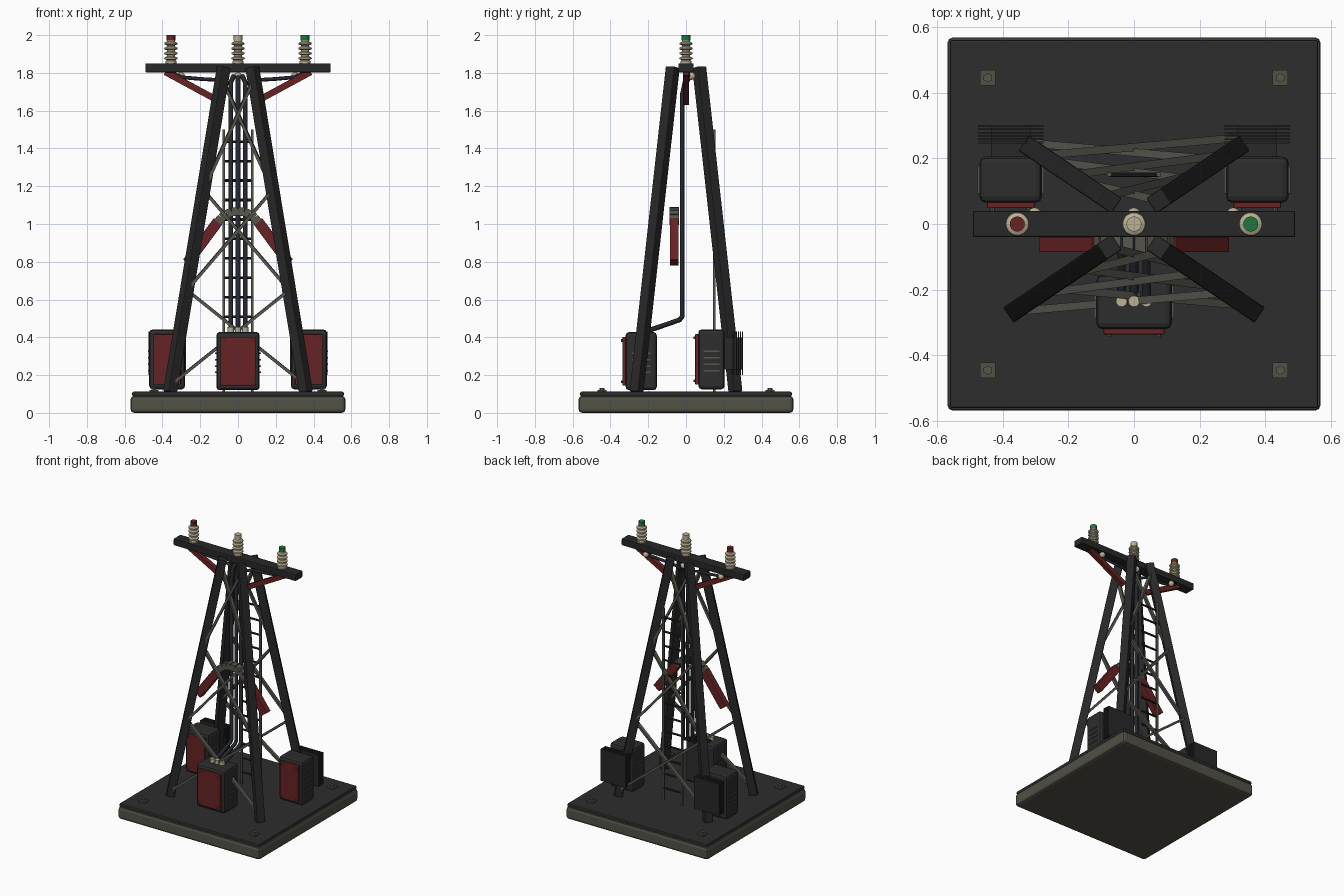
import bpy, bmesh, math
from mathutils import Vector

if "Cube" in bpy.data.objects:
    bpy.data.objects.remove(bpy.data.objects["Cube"], do_unlink=True)


def material(name, r, g, b):
    m = bpy.data.materials.new(name)
    m.use_nodes = True
    m.diffuse_color = (r, g, b, 1)
    m.node_tree.nodes["Principled BSDF"].inputs["Base Color"].default_value = (r, g, b, 1)
    return m


DARK = material("dark steel", .026, .026, .026)
BLACK = material("black steel", .021, .021, .022)
CONCRETE = material("weathered concrete", .085, .082, .062)
STEEL = material("grey steel", .095, .093, .075)
RED = material("deep red", .14, .016, .018)
CREAM = material("cream ceramic", .5, .44, .3)
GREEN = material("green cap", .015, .18, .045)
CABLE = material("cable blue black", .017, .02, .027)


def finish(bm, name, mat, smooth=False):
    me = bpy.data.meshes.new(name)
    bmesh.ops.recalc_face_normals(bm, faces=bm.faces)
    bm.to_mesh(me)
    bm.free()
    me.materials.append(mat)
    ob = bpy.data.objects.new(name, me)
    bpy.context.collection.objects.link(ob)
    if smooth:
        bpy.ops.object.select_all(action='DESELECT')
        ob.select_set(True)
        bpy.context.view_layer.objects.active = ob
        bpy.ops.object.shade_smooth_by_angle(angle=math.radians(35))
    return ob


def box(name, center, size, mat, bevel=0):
    bm = bmesh.new()
    bmesh.ops.create_cube(bm, size=1)
    bmesh.ops.scale(bm, vec=size, verts=bm.verts)
    ob = finish(bm, name, mat)
    ob.location = center
    if bevel:
        mod = ob.modifiers.new("Bevel", 'BEVEL')
        mod.width, mod.segments = bevel, 2
    return ob


def beam(name, a, b, w, h, mat, bevel=0):
    a, b = Vector(a), Vector(b)
    ob = box(name, (a + b) / 2, (w, h, (b - a).length), mat, bevel)
    ob.rotation_euler = (b - a).to_track_quat('Z', 'Y').to_euler()
    return ob


def cylinder(name, center, r, depth, mat, sides=16, axis=(0, 0, 1)):
    bm = bmesh.new()
    bmesh.ops.create_cone(bm, cap_ends=True, segments=sides, radius1=r, radius2=r, depth=depth)
    ob = finish(bm, name, mat, sides > 8)
    ob.location = center
    ob.rotation_euler = Vector(axis).to_track_quat('Z', 'Y').to_euler()
    return ob


def tube(name, points, r, mat):
    cu = bpy.data.curves.new(name, 'CURVE')
    cu.dimensions, cu.bevel_depth, cu.bevel_resolution = '3D', r, 2
    cu.use_fill_caps = True
    sp = cu.splines.new('POLY')
    sp.points.add(len(points) - 1)
    for p, co in zip(sp.points, points):
        p.co = (*co, 1)
    cu.materials.append(mat)
    ob = bpy.data.objects.new(name, cu)
    bpy.context.collection.objects.link(ob)
    bpy.ops.object.select_all(action='DESELECT')
    ob.select_set(True)
    bpy.context.view_layer.objects.active = ob
    bpy.ops.object.convert(target='MESH')


def lathe(name, center, profile, mat):
    bm = bmesh.new()
    vs = [bm.verts.new((r, 0, z)) for r, z in profile]
    es = [bm.edges.new(pair) for pair in zip(vs, vs[1:])]
    bmesh.ops.spin(bm, geom=vs + es, cent=(0, 0, 0), axis=(0, 0, 1), angle=math.tau, steps=20)
    bmesh.ops.remove_doubles(bm, verts=bm.verts, dist=.0001)
    ob = finish(bm, name, mat, True)
    ob.location = center


# Foundation slab, deck plate and anchor bolts
box("foundation_slab", (0, 0, .045), (1.136, 1.136, .09), CONCRETE, .018)
box("deck_plate", (0, 0, .1), (1.12, 1.12, .024), DARK, .006)
for sx in (-1, 1):
    for sy in (-1, 1):
        box("anchor_plate", (sx * .445, sy * .445, .116), (.048, .048, .01), CONCRETE)
        cylinder("anchor_nut", (sx * .445, sy * .445, .125), .014, .016, STEEL, 6)


def on_leg(sx, sy, z):
    t = (z - .11) / 1.72
    return Vector((sx * (.36 - .285 * t), sy * (.262 - .192 * t), z))


# Four leaning legs, cross braced on the front and back
for sy in (-1, 1):
    for sx in (-1, 1):
        beam("leg", on_leg(sx, sy, .11), on_leg(sx, sy, 1.83), .056, .056, BLACK, .005)
    levels = (.15, .65, 1.18, 1.77)
    for lo, hi in zip(levels, levels[1:]):
        for sx in (-1, 1):
            shift = Vector((0, sx * .008, 0))
            beam("cross_brace", on_leg(sx, sy, lo) + shift, on_leg(-sx, sy, hi) + shift,
                 .024, .016, STEEL)

# Crossarm with red struts
box("crossarm", (0, 0, 1.827), (.98, .08, .048), BLACK, .005)
for sx in (-1, 1):
    beam("crossarm_strut", (sx * .385, 0, 1.805), (sx * .09, 0, 1.645), .032, .034, RED)

# Ribbed insulators with coloured caps
profile = [(0, 0), (.03, 0), (.03, .012)]
for i in range(4):
    z = .018 + i * .026
    profile += [(.022, z), (.036, z + .006), (.034, z + .013), (.022, z + .019)]
profile += [(.021, .122), (0, .122)]
for x, cap in ((-.355, RED), (0, CREAM), (.355, GREEN)):
    lathe("insulator", (x, 0, 1.85), profile, CREAM)
    cylinder("insulator_cap", (x, 0, 1.986), .023, .028, cap)
    bead = [(.02 * math.sin(a * math.pi / 6), -.02 * math.cos(a * math.pi / 6)) for a in range(7)]
    lathe("cable_bead", (x * .85, .03, 1.783), bead, CREAM)
for sx in (-1, 1):
    tube("feeder_cable", [(sx * .35, .012, 1.8), (sx * .3, .012, 1.777), (sx * .2, .012, 1.768),
                          (sx * .1, .012, 1.762), (sx * .035, 0, 1.74)], .01, CABLE)

# Three downlead cables ending on the front cabinet
for x in (-.038, 0, .038):
    tube("downlead_cable", [(x * .6, .025, 1.785), (x, -.005, 1.75), (x, -.02, 1.68), (x, -.02, .51),
                            (x, -.035, .492), (x, -.2, .435), (x, -.235, .42)], .013, CABLE)
    cylinder("cable_bushing", (x, -.235, .435), .017, .04, CREAM)

# Ladder at the back
for sx in (-1, 1):
    beam("ladder_rail", (sx * .075, .15, .11), (sx * .075, .15, 1.5), .014, .012, STEEL)
for i in range(13):
    z = .2 + i * .103
    cylinder("ladder_rung", (0, .15, z), .007, .15, BLACK, 10, (1, 0, 0))

# Arched grey yoke with red arms
arch = [(.125 * math.sin(a), -.0625, .95 + .118 * math.cos(a))
        for a in (math.radians(-60 + 15 * i) for i in range(9))]
for a, b in zip(arch, arch[1:]):
    beam("yoke_arch", a, b, .05, .045, STEEL)
for sx in (-1, 1):
    beam("yoke_arm", (sx * .105, -.0625, 1.015), (sx * .268, -.0625, .795), .046, .056, RED, .003)


def cabinet(x, y, w, d, z0, z1):
    """Louvred box with a bolted red door facing forward."""
    h, zc, front = z1 - z0, (z0 + z1) / 2, y - d / 2
    box("cabinet_body", (x, y, zc), (w, d, h), DARK, .018)
    box("cabinet_door", (x, front - .007, zc), (w - .045, .02, h - .05), RED, .004)
    for sx in (-1, 1):
        for sz in (-1, 1):
            cylinder("door_bolt", (x + sx * (w / 2 - .04), front - .019, zc + sz * (h / 2 - .045)),
                     .007, .012, STEEL, 8, (0, 1, 0))
        for i in range(4):
            box("louvre", (x + sx * w / 2, y, zc - .06 + i * .034), (.012, d * .6, .008), STEEL)


cabinet(0, -.237, .23, .165, .12, .428)
for sx in (-1, 1):
    cabinet(sx * .375, .135, .19, .14, .125, .442)
    # Radiator fins behind each rear cabinet
    for i in range(6):
        box("radiator_fin", (sx * .375, .248 + i * .01, .315), (.2, .005, .23), BLACK)
    box("radiator_core", (sx * .375, .25, .315), (.12, .1, .17), BLACK)
